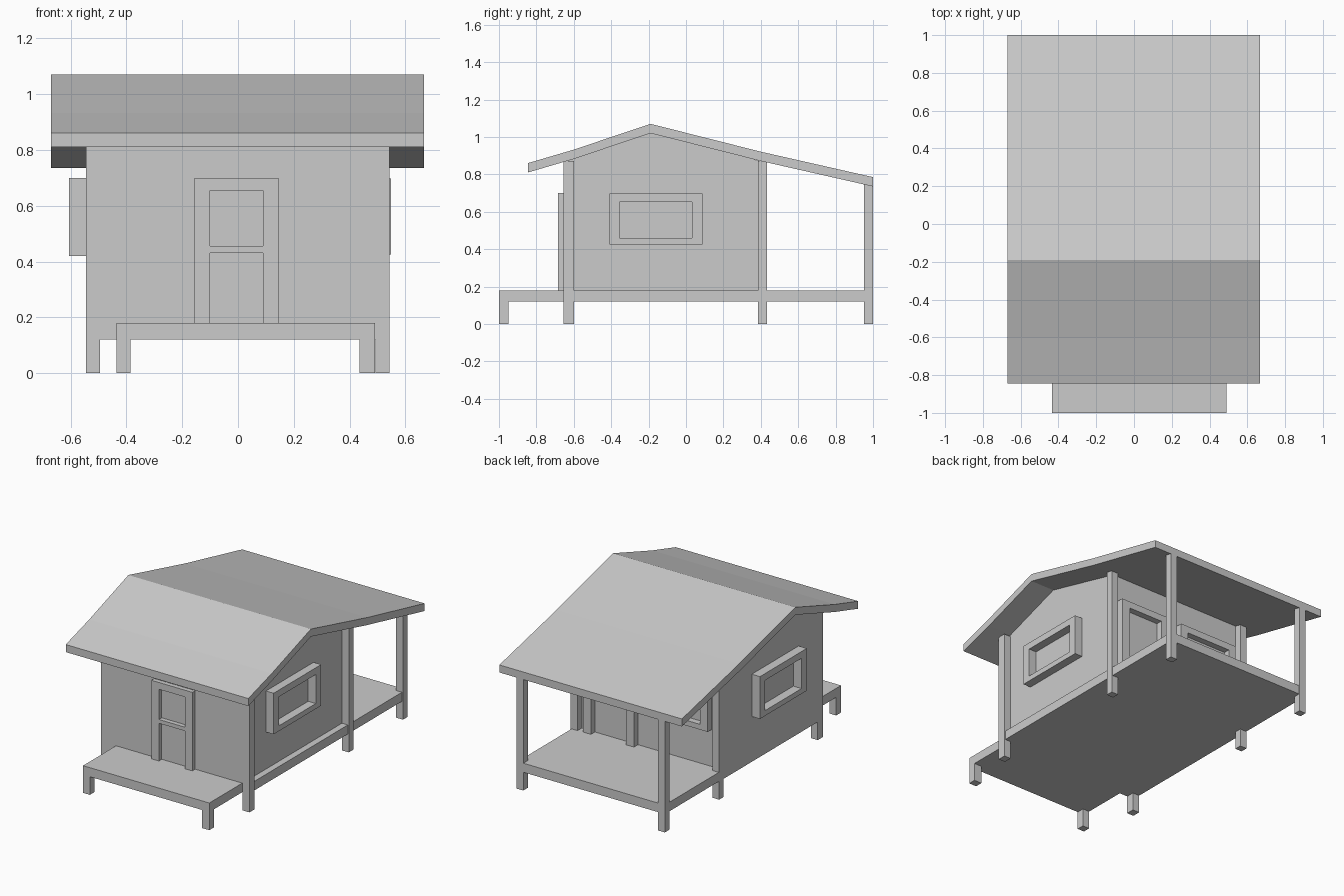
import bpy

if "Cube" in bpy.data.objects:
    bpy.data.objects.remove(bpy.data.objects["Cube"])


def mesh(name, verts, faces):
    me = bpy.data.meshes.new(name)
    me.from_pydata(verts, [], faces)
    me.update()
    ob = bpy.data.objects.new(name, me)
    bpy.context.collection.objects.link(ob)
    return ob


def prism(name, profile, x0, x1):
    """Extrude a counter-clockwise (y, z) profile along x."""
    n = len(profile)
    verts = [(x, y, z) for x in (x0, x1) for y, z in profile]
    faces = [tuple(reversed(range(n))), tuple(range(n, 2 * n))]
    faces += [(i, (i + 1) % n, n + (i + 1) % n, n + i) for i in range(n)]
    return mesh(name, verts, faces)


def box(name, x, y, z):
    return prism(name, [(y[0], z[0]), (y[1], z[0]), (y[1], z[1]), (y[0], z[1])], *x)


def frame(name, axis, u, z, depth, side, bottom=True, mid=None):
    """Raised frame made of bars; axis is the wall normal, u the range along the wall."""
    def bar(part, uu, zz):
        if axis == 'x':
            box(f"{name}_{part}", depth, uu, zz)
        else:
            box(f"{name}_{part}", uu, depth, zz)
    low = z[0] + (0.035 if bottom else 0)
    high = z[1] - 0.045
    bar("jamb_a", (u[0], u[0] + side), z)
    bar("jamb_b", (u[1] - side, u[1]), z)
    inner = (u[0] + side, u[1] - side)
    bar("head", inner, (high, z[1]))
    if bottom:
        bar("sill", inner, (z[0], low))
    if mid:
        bar("rail", inner, mid)


# Roof slab with slightly bent slopes
top = [(-0.845, 0.86), (-0.60, 0.932), (-0.19, 1.07), (0.40, 0.921), (1.0, 0.785)]
under = [(y, z - 0.05) for y, z in top]
prism("roof", under + top[::-1], -0.67, 0.667)

# Cabin walls, closed up to the roof underside
prism("cabin_walls", [(-0.655, 0.12), (0.388, 0.12), (0.388, 0.873), (-0.19, 1.03),
                      (-0.60, 0.885), (-0.655, 0.87)], -0.545, 0.492)

# Floor deck and front step deck
box("floor_deck", (-0.543, 0.535), (-0.65, 0.998), (0.12, 0.18))
box("front_deck", (-0.435, 0.49), (-1.0, -0.65), (0.12, 0.18))

# Posts on both sides
for side, x in (("left", (-0.545, -0.495)), ("right", (0.492, 0.542))):
    box(f"{side}_front_post", x, (-0.655, -0.60), (0, 0.87))
    box(f"{side}_middle_post", x, (0.385, 0.432), (0, 0.872))
    box(f"{side}_back_post", x, (0.952, 1.0), (0, 0.75))

# Front deck legs
for side, x in (("left", (-0.435, -0.385)), ("right", (0.435, 0.49))):
    box(f"{side}_deck_leg", x, (-1.0, -0.95), (0, 0.12))

# Doors
frame("front_door", 'y', (-0.155, 0.145), (0.18, 0.70), (-0.685, -0.65), 0.055,
      bottom=False, mid=(0.43, 0.455))
frame("back_door", 'y', (0.08, 0.455), (0.18, 0.70), (0.38, 0.43), 0.06, bottom=False)

# Windows
frame("right_window", 'x', (-0.41, 0.087), (0.425, 0.697), (0.485, 0.548), 0.055)
frame("left_window", 'x', (-0.40, 0.09), (0.42, 0.70), (-0.605, -0.54), 0.055)
frame("back_window", 'y', (-0.46, -0.02), (0.425, 0.697), (0.38, 0.43), 0.055)
